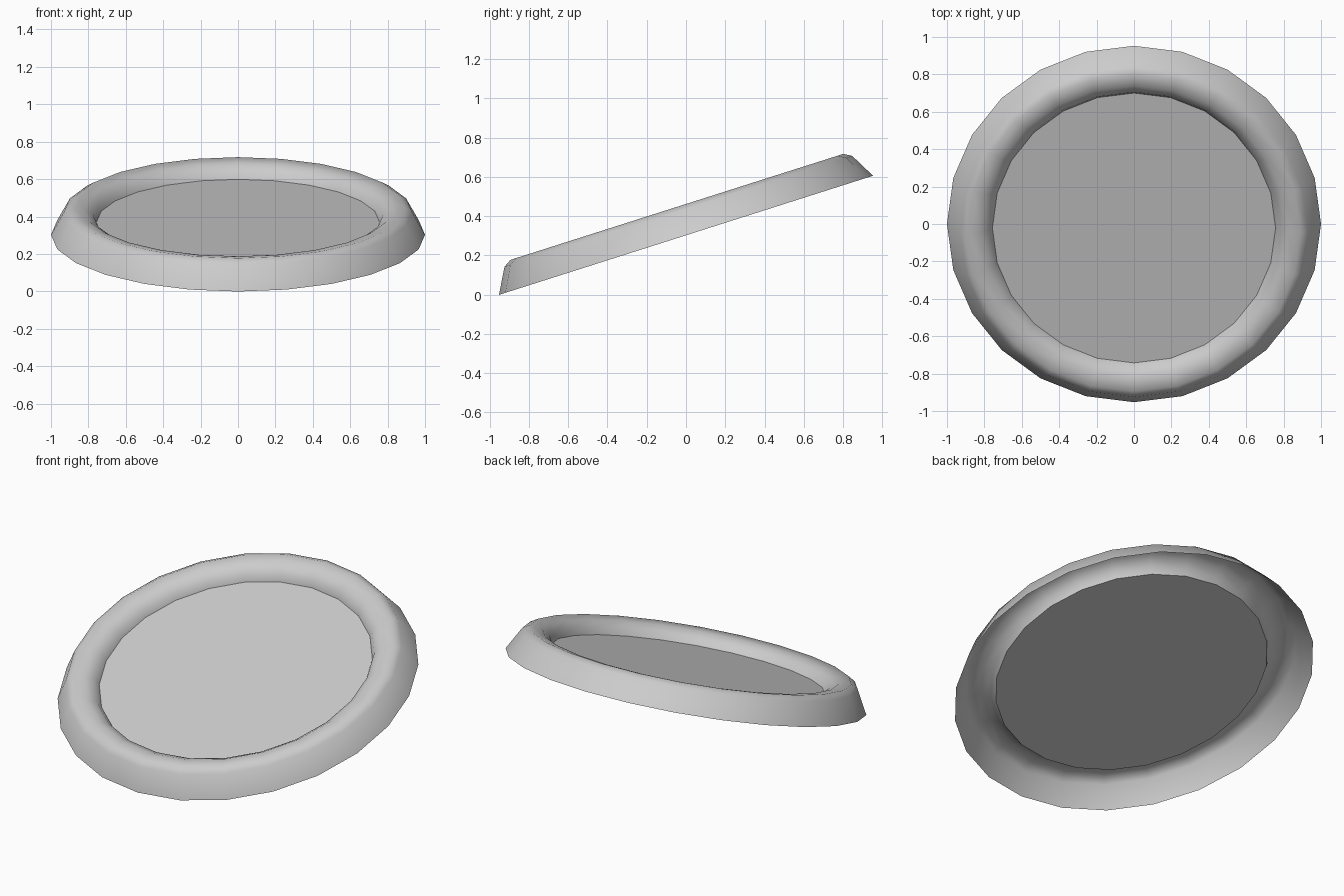
import bpy, bmesh, math
from mathutils import Matrix

if "Cube" in bpy.data.objects:
    bpy.data.objects.remove(bpy.data.objects["Cube"])

SIDES = 24
TILT = math.atan2(0.605, 1.9)
# rim cross-section: (radius, height) from outer foot over the ridge to the disc edge
PROFILE = [(1.0, 0.0), (0.93, 0.128), (0.89, 0.152), (0.82, 0.14), (0.775, 0.11), (0.757, 0.07)]
PLACE = Matrix.Translation((0, 0, 0.3025)) @ Matrix.Rotation(TILT, 4, 'X')


def ring(bm, r, h):
    return [bm.verts.new((r * math.cos(2 * math.pi * i / SIDES),
                          r * math.sin(2 * math.pi * i / SIDES), h)) for i in range(SIDES)]


def finish(bm, name, smooth):
    bm.transform(PLACE)
    for f in bm.faces:
        f.smooth = smooth
    me = bpy.data.meshes.new(name)
    bm.to_mesh(me)
    bm.free()
    ob = bpy.data.objects.new(name, me)
    bpy.context.collection.objects.link(ob)
    return ob


# raised rim, an open sheet that is hollow underneath
bm = bmesh.new()
rings = [ring(bm, r, h) for r, h in PROFILE]
for a, b in zip(rings, rings[1:]):
    for i in range(SIDES):
        j = (i + 1) % SIDES
        bm.faces.new((a[i], a[j], b[j], b[i]))
finish(bm, "rim", True)

# flat recessed disc
bm = bmesh.new()
bm.faces.new(ring(bm, *PROFILE[-1]))
finish(bm, "disc", False)
